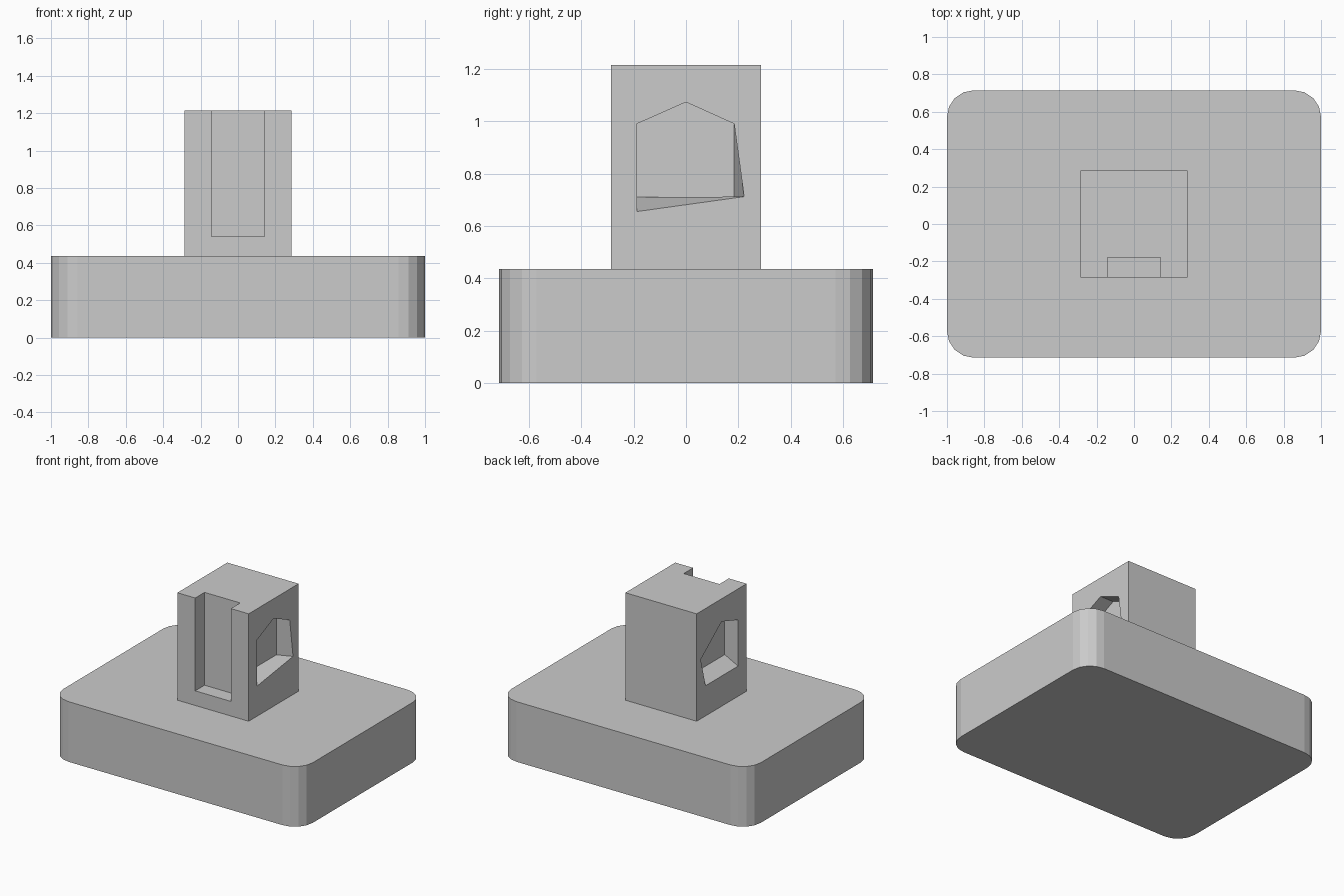
import bpy, bmesh, math

if "Cube" in bpy.data.objects:
    bpy.data.objects.remove(bpy.data.objects["Cube"])


def mesh_object(name, rings):
    """Solid lofted through rings of equal length, capped at both ends."""
    bm = bmesh.new()
    loops = [[bm.verts.new(p) for p in ring] for ring in rings]
    n = len(loops[0])
    for a, b in zip(loops, loops[1:]):
        for i in range(n):
            j = (i + 1) % n
            bm.faces.new((a[i], a[j], b[j], b[i]))
    bm.faces.new(loops[0][::-1])
    bm.faces.new(loops[-1])
    bmesh.ops.recalc_face_normals(bm, faces=bm.faces)
    me = bpy.data.meshes.new(name)
    bm.to_mesh(me)
    bm.free()
    ob = bpy.data.objects.new(name, me)
    bpy.context.collection.objects.link(ob)
    return ob


def box(name, x0, x1, y0, y1, z0, z1):
    return mesh_object(name, [[(x0, y0, z), (x1, y0, z), (x1, y1, z), (x0, y1, z)]
                              for z in (z0, z1)])


def pocket_cutter(name, side, rim, back):
    """Five-sided pocket cut into the left (-1) or right (+1) face."""
    rings = [(HALF - DEPTH, back), (HALF, rim), (HALF + 0.1, rim)]
    return mesh_object(name, [[(side * x, y, z) for y, z in pts] for x, pts in rings])


HALF, DEPTH, BASE_TOP, TOP = 0.286, 0.107, 0.436, 1.215

# Base plate with rounded corners
R, SEG = 0.143, 4
outline = []
for k, (sx, sy) in enumerate([(1, 1), (-1, 1), (-1, -1), (1, -1)]):
    for i in range(SEG + 1):
        a = math.radians(90) * (k + i / SEG)
        outline.append((sx * (1 - R) + R * math.cos(a),
                        sy * (0.715 - R) + R * math.sin(a)))
mesh_object("base_plate", [[(x, y, z) for x, y in outline] for z in (0, BASE_TOP)])

# Upright block
block = box("upright_block", -HALF, HALF, -HALF, HALF, BASE_TOP, TOP)

# Front slot and the two irregular side pockets
back = [(-0.188, 0.71), (-0.188, 0.99), (0, 1.073), (0.184, 0.99), (0.184, 0.71)]
right_rim = [(-0.188, 0.655)] + back[1:4] + [(0.222, 0.712)]
left_rim = [(-0.188, 0.655), (-0.188, 0.99), (0, 1.05), (0.24, 0.865), (0.184, 0.655)]
cutters = [
    box("front_slot_cutter", -0.143, 0.143, -HALF - 0.1, -0.179, 0.542, TOP + 0.1),
    pocket_cutter("right_pocket_cutter", 1, right_rim, back),
    pocket_cutter("left_pocket_cutter", -1, left_rim, back),
]
for c in cutters:
    m = block.modifiers.new(c.name, 'BOOLEAN')
    m.operation = 'DIFFERENCE'
    m.solver = 'EXACT'
    m.object = c
    c.hide_render = True
    c.hide_set(True)
